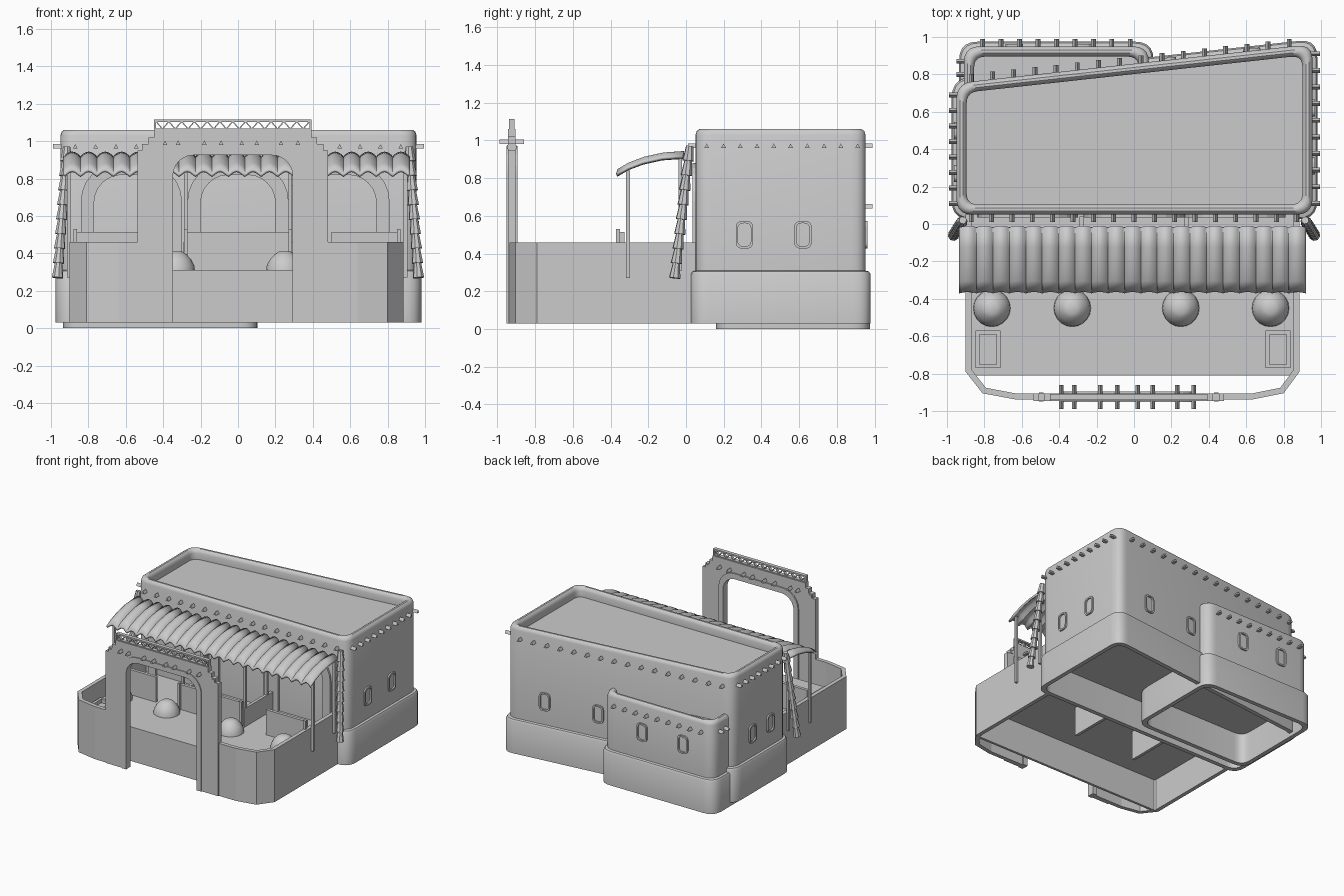
import bpy, bmesh
from math import sin, cos, pi, radians
from mathutils import Vector, Matrix

default_cube = bpy.data.objects.get("Cube")
if default_cube:
    bpy.data.objects.remove(default_cube, do_unlink=True)

clay = bpy.data.materials.new("grey_clay")
clay.use_nodes = True
clay.diffuse_color = (0.6, 0.6, 0.6, 1)
clay.node_tree.nodes["Principled BSDF"].inputs["Base Color"].default_value = (0.6, 0.6, 0.6, 1)


# ---------- helpers ----------
def finish(bm, name, smooth=False):
    bmesh.ops.recalc_face_normals(bm, faces=bm.faces)
    mesh = bpy.data.meshes.new(name)
    bm.to_mesh(mesh)
    bm.free()
    mesh.materials.append(clay)
    obj = bpy.data.objects.new(name, mesh)
    bpy.context.collection.objects.link(obj)
    if smooth:
        bpy.ops.object.select_all(action='DESELECT')
        obj.select_set(True)
        bpy.context.view_layer.objects.active = obj
        bpy.ops.object.shade_smooth_by_angle(angle=radians(35))
    return obj


def loft(bm, rings, caps=True, wrap=False):
    """Skin a list of equally long closed rings."""
    loops = [[bm.verts.new(p) for p in ring] for ring in rings]
    pairs = list(zip(loops, loops[1:])) + ([(loops[-1], loops[0])] if wrap else [])
    for low, high in pairs:
        for i in range(len(low)):
            j = (i + 1) % len(low)
            bm.faces.new((low[i], low[j], high[j], high[i]))
    if caps:
        bm.faces.new(loops[0])
        bm.faces.new(loops[-1])


def prism(bm, outline, start, end, matrix=Matrix()):
    loft(bm, [[matrix @ Vector((u, v, w)) for u, v in outline] for w in (start, end)])


def frame_ring(bm, outer, inner, start, end, matrix):
    """Closed band between two outlines, extruded."""
    sides = ((outer, start), (outer, end), (inner, end), (inner, start))
    loft(bm, [[matrix @ Vector((u, v, w)) for u, v in line] for line, w in sides],
         caps=False, wrap=True)


def box(bm, low, high):
    (x0, y0, z0), (x1, y1, z1) = low, high
    prism(bm, [(x0, y0), (x1, y0), (x1, y1), (x0, y1)], z0, z1)


def facing(x, y, z, degrees):
    """Local x across, y up, z outward in the given compass direction."""
    out = Vector((cos(radians(degrees)), sin(radians(degrees)), 0))
    up = Vector((0, 0, 1))
    basis = Matrix((up.cross(out), up, out)).transposed().to_4x4()
    return Matrix.Translation((x, y, z)) @ basis


def inset(points, amount, closed=True):
    points = [Vector(p) for p in points]
    count, result = len(points), []
    for i, p in enumerate(points):
        before = (p - points[i - 1]) if closed or i else (points[1] - p)
        after = (points[(i + 1) % count] - p) if closed or i < count - 1 else before
        n1, n2 = [Vector((-d.y, d.x)).normalized() for d in (before, after)]
        result.append(p + (n1 + n2) / (1 + n1.dot(n2)) * amount)
    return result


def rounded(points, radius, steps=5):
    points, result = [Vector(p) for p in points], []
    for i, p in enumerate(points):
        a = p + (points[i - 1] - p).normalized() * radius
        b = p + (points[(i + 1) % len(points)] - p).normalized() * radius
        for s in range(steps + 1):
            t = s / steps
            result.append(a * (1 - t) ** 2 + p * 2 * t * (1 - t) + b * t * t)
    return result


def rectangle(half_width, low, high):
    return [(-half_width, low), (half_width, low), (half_width, high), (-half_width, high)]


def arch(half_width, top, radius, low, steps=6):
    """Open portal line from the lower right to the lower left."""
    line = [(half_width, low)]
    for side in (0, 1):
        for s in range(steps + 1):
            a = (side + s / steps) * pi / 2
            centre = (half_width - radius) * (-1 if side else 1)
            line.append((centre + radius * cos(a), top - radius + radius * sin(a)))
    return line + [(-half_width, low)]


def portal(bm, outer, inner, start, end, matrix):
    prism(bm, outer + inner[::-1], start, end, matrix)


# ---------- hollow round-cornered buildings ----------
def building(name, plan, base, ledge, top, roof):
    profile = [(0.035, ledge - 0.03), (0.035, base), (0, base), (0, ledge - 0.02),
               (0.008, ledge - 0.005), (0.025, ledge), (0.025, top - 0.03),
               (0.032, top - 0.01), (0.045, top), (0.06, top), (0.073, top - 0.01),
               (0.08, top - 0.03), (0.08, roof)]
    bm = bmesh.new()
    loft(bm, [[(p.x, p.y, z) for p in rounded(inset(plan, d), 0.1 - d / 2)] for d, z in profile])
    finish(bm, name, True)


main_plan = [(-0.975, 0.025), (0.98, 0.025), (0.98, 0.99), (-0.975, 0.775)]
annex_plan = [(-0.935, 0.16), (0.105, 0.16), (0.105, 0.975), (-0.935, 0.975)]
building("main_building", main_plan, 0.03, 0.31, 1.06, 0.98)
building("rear_annex", annex_plan, 0, 0.28, 0.74, 0.67)


def main_back(x):
    return 0.75 + 0.11 * (x + 0.975)


# ---------- roof beam ends ----------
def spread(first, last, count):
    return [first + (last - first) * i / (count - 1) for i in range(count)]


places = [(x, 0.05, 0.97, -90) for x in spread(-0.87, 0.87, 17)]
places += [(x, main_back(x), 0.97, 90) for x in spread(-0.87, 0.83, 16)]
places += [(0.955, y, 0.97, 0) for y in spread(0.11, 0.91, 10)]
places += [(-0.95, y, 0.97, 180) for y in spread(0.11, 0.69, 8)]
places += [(x, 0.95, 0.65, 90) for x in spread(-0.81, -0.02, 9)]
places += [(-0.91, y, 0.65, 180) for y in (0.8, 0.87)]
bm = bmesh.new()
for place in places:
    prism(bm, [(-0.013, -0.01), (0.013, -0.01), (0, 0.014)], -0.02, 0.04, facing(*place))
finish(bm, "roof_beams")

# ---------- window frames ----------
places = [(0.955, y, 0.5, 0) for y in (0.31, 0.62)]
places += [(-0.95, y, 0.5, 180) for y in (0.27, 0.5)]
places += [(x, main_back(x), 0.5, 96.3) for x in (0.18, 0.63)]
places += [(x, 0.95, 0.5, 90) for x in (-0.27, -0.64)]
bm = bmesh.new()
for place in places:
    outer = rounded(rectangle(0.046, -0.073, 0.073), 0.035)
    inner = rounded(rectangle(0.034, -0.061, 0.061), 0.028)
    frame_ring(bm, outer, inner, -0.01, 0.012, facing(*place))
finish(bm, "window_frames")

# ---------- doorway surrounds ----------
bm = bmesh.new()
for x in (-0.57, 0, 0.54):
    portal(bm, arch(0.27, 0.88, 0.2, 0.31), arch(0.2, 0.82, 0.15, 0.31), -0.01, 0.015,
           facing(x, 0.05, 0, -90))
finish(bm, "doorway_surrounds")

# ---------- courtyard ----------
bm = bmesh.new()
for path in ([(-0.9, 0.05), (-0.9, -0.79), (-0.81, -0.905), (-0.64, -0.937), (-0.39, -0.937)],
             [(0.33, -0.937), (0.64, -0.937), (0.8, -0.905), (0.885, -0.79), (0.885, 0.05)]):
    prism(bm, [Vector(p) for p in path] + inset(path, 0.032, False)[::-1], 0.03, 0.46)
finish(bm, "courtyard_wall")

bm = bmesh.new()
box(bm, (-0.88, -0.81, 0.29), (0.865, 0.05, 0.31))
box(bm, (-0.88, -0.81, 0.03), (0.865, -0.79, 0.295))
finish(bm, "courtyard_floor")

bm = bmesh.new()
for x0, x1 in ((-0.87, -0.5), (-0.28, 0.28), (0.5, 0.86)):
    box(bm, (x0, -0.35, 0.31), (x1, -0.325, 0.515))
for x in (-0.28, 0.28):
    box(bm, (x - 0.012, -0.34, 0.05), (x + 0.012, 0.04, 0.46))
for x in (-0.87, -0.28, 0.28, 0.86):
    box(bm, (x - 0.01, -0.37, 0.31), (x + 0.01, -0.35, 0.53))
finish(bm, "low_partitions")

bm = bmesh.new()
for x in (-0.78, 0.77):
    spot = Matrix.Translation((x, -0.67, 0.31))
    frame_ring(bm, rectangle(0.067, -0.1, 0.1), rectangle(0.045, -0.08, 0.08), -0.005, 0.03, spot)
finish(bm, "floor_hatches")

bm = bmesh.new()
for x in (-0.76, -0.33, 0.25, 0.73):
    rings = []
    for r, z in ((0.1, 0.305), (0.096, 0.335), (0.078, 0.37), (0.052, 0.397), (0.03, 0.41)):
        angles = [2 * pi * i / 20 for i in range(20)]
        rings.append([(x + r * cos(a), -0.45 + r * sin(a), z) for a in angles])
    loft(bm, rings)
finish(bm, "domed_ovens", True)

# ---------- entrance gate ----------
gate = facing(-0.028, -0.925, 0, -90)
steps = [(0.51, 0.03), (0.51, 0.95), (0.485, 0.95), (0.485, 0.985), (0.45, 0.985),
         (0.45, 1.02), (0.42, 1.02), (0.42, 1.06)]
outer = steps + [(-x, z) for x, z in reversed(steps)]
bm = bmesh.new()
portal(bm, outer, arch(0.34, 0.94, 0.12, 0.03), -0.02, 0.02, gate)
finish(bm, "gate_body")
bm = bmesh.new()
portal(bm, arch(0.36, 0.97, 0.14, 0.03), arch(0.32, 0.925, 0.11, 0.03), -0.03, 0.027, gate)
finish(bm, "gate_surround")

bm = bmesh.new()
for low, high in ((1.055, 1.067), (1.103, 1.115)):
    prism(bm, rectangle(0.42, low, high), -0.015, 0.015, gate)
for x in (-0.415, 0.415):
    prism(bm, [(x - 0.005, 1.06), (x + 0.005, 1.06), (x + 0.005, 1.11), (x - 0.005, 1.11)],
          -0.015, 0.015, gate)
knots = spread(-0.41, 0.41, 25)
for i, (a, b) in enumerate(zip(knots, knots[1:])):
    za, zb = (1.065, 1.105) if i % 2 else (1.105, 1.065)
    prism(bm, [(a - 0.004, za), (a + 0.004, za), (b + 0.004, zb), (b - 0.004, zb)],
          -0.01, 0.01, gate)
finish(bm, "gate_lattice")

bm = bmesh.new()
for x in (-0.39, -0.32, -0.18, -0.09, 0.02, 0.1, 0.23, 0.32):
    prism(bm, [(-0.012, -0.01), (0.012, -0.01), (0, 0.014)], -0.065, 0.065,
          facing(x, -0.925, 0.99, -90))
for x in (-0.495, 0.44):
    box(bm, (x - 0.012, -0.95, 0.955), (x + 0.012, -0.9, 0.975))
finish(bm, "gate_pegs")

# ---------- ribbed canopy ----------
ribs, detail = 21, 8
bm = bmesh.new()
rows = []
for y, z in ((-0.36, 0.815), (-0.3, 0.85), (-0.22, 0.88), (-0.12, 0.902), (-0.01, 0.91)):
    row = []
    for i in range(ribs * detail + 1):
        hump = abs(sin(pi * i / detail))
        x = -0.93 + 1.845 * i / (ribs * detail)
        row.append(bm.verts.new((x, y - 0.008 * (1 - hump), z + 0.026 * hump)))
    rows.append(row)
for low, high in zip(rows, rows[1:]):
    for i in range(len(low) - 1):
        bm.faces.new((low[i], low[i + 1], high[i + 1], high[i]))
canopy = finish(bm, "ribbed_canopy", True)
solid = canopy.modifiers.new("thickness", 'SOLIDIFY')
solid.thickness = 0.016
solid.offset = 0

bm = bmesh.new()
for x in (-0.905, -0.28, 0.28, 0.895):
    box(bm, (x - 0.01, -0.318, 0.27), (x + 0.01, -0.298, 0.84))
    box(bm, (x - 0.01, -0.04, 0.31), (x + 0.01, -0.02, 0.91))
finish(bm, "canopy_posts")

# ---------- leaning corner garlands of stacked cones ----------
bm = bmesh.new()
for side in (-1, 1):
    foot, head = Vector((side * 0.965, -0.06, 0.27)), Vector((side * 0.915, 0.02, 0.97))
    axis = head - foot
    turn = axis.to_track_quat('Z', 'Y').to_matrix().to_4x4()
    for i in range(9):
        centre = foot + axis * (i + 0.5) / 9
        bmesh.ops.create_cone(bm, cap_ends=True, segments=8, radius1=0.031, radius2=0.02,
                              depth=axis.length / 9, matrix=Matrix.Translation(centre) @ turn)
finish(bm, "corner_garlands")
